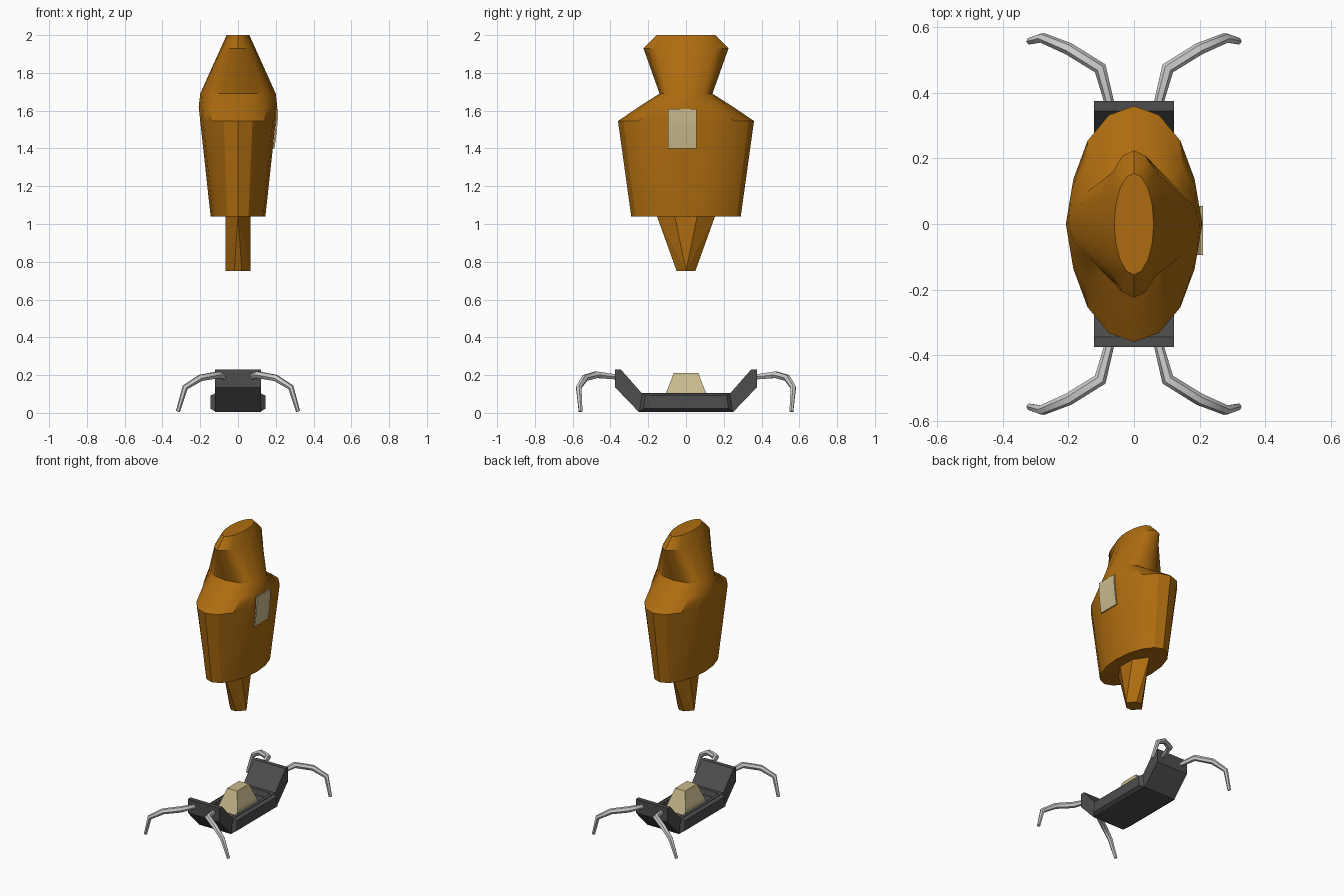
import bpy, bmesh, math

if "Cube" in bpy.data.objects:
    bpy.data.objects.remove(bpy.data.objects["Cube"])


def material(name, rgb):
    m = bpy.data.materials.new(name)
    m.diffuse_color = (*rgb, 1)
    m.use_nodes = True
    m.node_tree.nodes["Principled BSDF"].inputs["Base Color"].default_value = m.diffuse_color
    return m


ORANGE = material("burnt_orange", (0.42, 0.15, 0.005))
BEIGE = material("beige", (0.60, 0.50, 0.27))
DARK = material("dark_grey", (0.075, 0.075, 0.075))
SILVER = material("silver", (0.62, 0.62, 0.62))


def finish(name, bm, mat, smooth=None):
    bmesh.ops.recalc_face_normals(bm, faces=bm.faces)
    me = bpy.data.meshes.new(name)
    bm.to_mesh(me)
    bm.free()
    me.materials.append(mat)
    ob = bpy.data.objects.new(name, me)
    bpy.context.collection.objects.link(ob)
    if smooth:
        bpy.context.view_layer.objects.active = ob
        ob.select_set(True)
        bpy.ops.object.shade_smooth_by_angle(angle=math.radians(smooth))
        ob.select_set(False)
    return ob


def loft(bm, rings):
    rows = [[bm.verts.new(p) for p in r] for r in rings]
    n = len(rows[0])
    for a, b in zip(rows, rows[1:]):
        for i in range(n):
            j = (i + 1) % n
            bm.faces.new((a[i], a[j], b[j], b[i]))
    bm.faces.new(rows[0][::-1])
    bm.faces.new(rows[-1])


def hull(name, points, mat):
    bm = bmesh.new()
    for p in points:
        bm.verts.new(p)
    bmesh.ops.convex_hull(bm, input=bm.verts)
    bmesh.ops.dissolve_limit(bm, angle_limit=0.01, verts=bm.verts, edges=bm.edges)
    return finish(name, bm, mat)


# Body and pinched head: stacked ellipses (z, x radius, y radius)
SIDES = 16
bm = bmesh.new()
loft(bm, [[(rx * math.cos(t), ry * math.sin(t), z)
           for t in (2 * math.pi * i / SIDES for i in range(SIDES))]
          for z, rx, ry in ((1.04, .145, .29), (1.545, .20, .36), (1.62, .208, .25),
                            (1.69, .20, .14), (1.93, .092, .225), (2.0, .06, .155))])
finish("body", bm, ORANGE, 30)

# Tapering tail under the body
tail = [(0, s * .155, 1.045) for s in (-1, 1)]
for sx in (-1, 1):
    tail.append((sx * .065, 0, .752))
    for sy in (-1, 1):
        tail += [(sx * .065, sy * .06, 1.045), (sx * .02, sy * .05, .752)]
hull("tail", tail, ORANGE)

# Curved label plate on the right side, following the body
bm = bmesh.new()
outer = [(.193, 1.40), (.200, 1.45), (.206, 1.50), (.211, 1.56), (.211, 1.61)]
section = outer + [(x - .009, z) for x, z in reversed(outer)]
loft(bm, [[(x, y, z) for x, z in section] for y in (-.095, .055)])
finish("side_label", bm, BEIGE, 30)

# Tray with raised ends and a sunken floor
half = [(.25, .005), (.375, .135), (.375, .23), (.345, .23), (.235, .105)]
profile = half + [(-y, z) for y, z in reversed(half)]
bm = bmesh.new()
loft(bm, [[(x, y, z) for y, z in profile] for x in (-.122, .122)])
bmesh.ops.recalc_face_normals(bm, faces=bm.faces)
floor = [f for f in bm.faces
         if f.normal.z > .9 and f.calc_center_median().z < .15]
bmesh.ops.inset_region(bm, faces=floor, thickness=.03, depth=0)
sunk = bmesh.ops.inset_region(bm, faces=floor, thickness=.012, depth=0)
bmesh.ops.translate(bm, verts=list({v for f in floor for v in f.verts}), vec=(0, 0, -.035))
finish("tray", bm, DARK)

# Bevelled side rails
for side, s in (("left", -1), ("right", 1)):
    hull("side_rail_" + side,
         [(s * x, sy * y, z) for sy in (-1, 1)
          for x, y, z in ((.118, .25, .006), (.118, .235, .104),
                          (.145, .225, .022), (.145, .215, .092))], DARK)

# Wedge block on the tray floor
hull("centre_block",
     [(sx * x, sy * y, z) for sx in (-1, 1) for sy in (-1, 1)
      for x, y, z in ((.075, .12, .068), (.07, .105, .105), (.038, .065, .21))], BEIGE)

# Four bent legs: point and thickness
PATH = [(.07, .35, .188, .014), (.103, .475, .202, .02), (.20, .535, .185, .019),
        (.28, .568, .135, .016), (.318, .558, .008, .011)]
for end, sy in (("front", -1), ("back", 1)):
    for side, sx in (("left", -1), ("right", 1)):
        cu = bpy.data.curves.new("leg_path", 'CURVE')
        cu.dimensions = '3D'
        cu.bevel_depth = 1
        cu.bevel_resolution = 1
        cu.use_fill_caps = True
        sp = cu.splines.new('POLY')
        sp.points.add(len(PATH) - 1)
        for p, (x, y, z, r) in zip(sp.points, PATH):
            p.co = (sx * x, sy * y, z, 1)
            p.radius = r
        cu.materials.append(SILVER)
        leg = bpy.data.objects.new(f"{end}_{side}_leg", cu)
        bpy.context.collection.objects.link(leg)
        bpy.context.view_layer.objects.active = leg
        leg.select_set(True)
        bpy.ops.object.convert(target='MESH')
        bpy.ops.object.shade_smooth_by_angle(angle=math.radians(50))
        leg.select_set(False)
